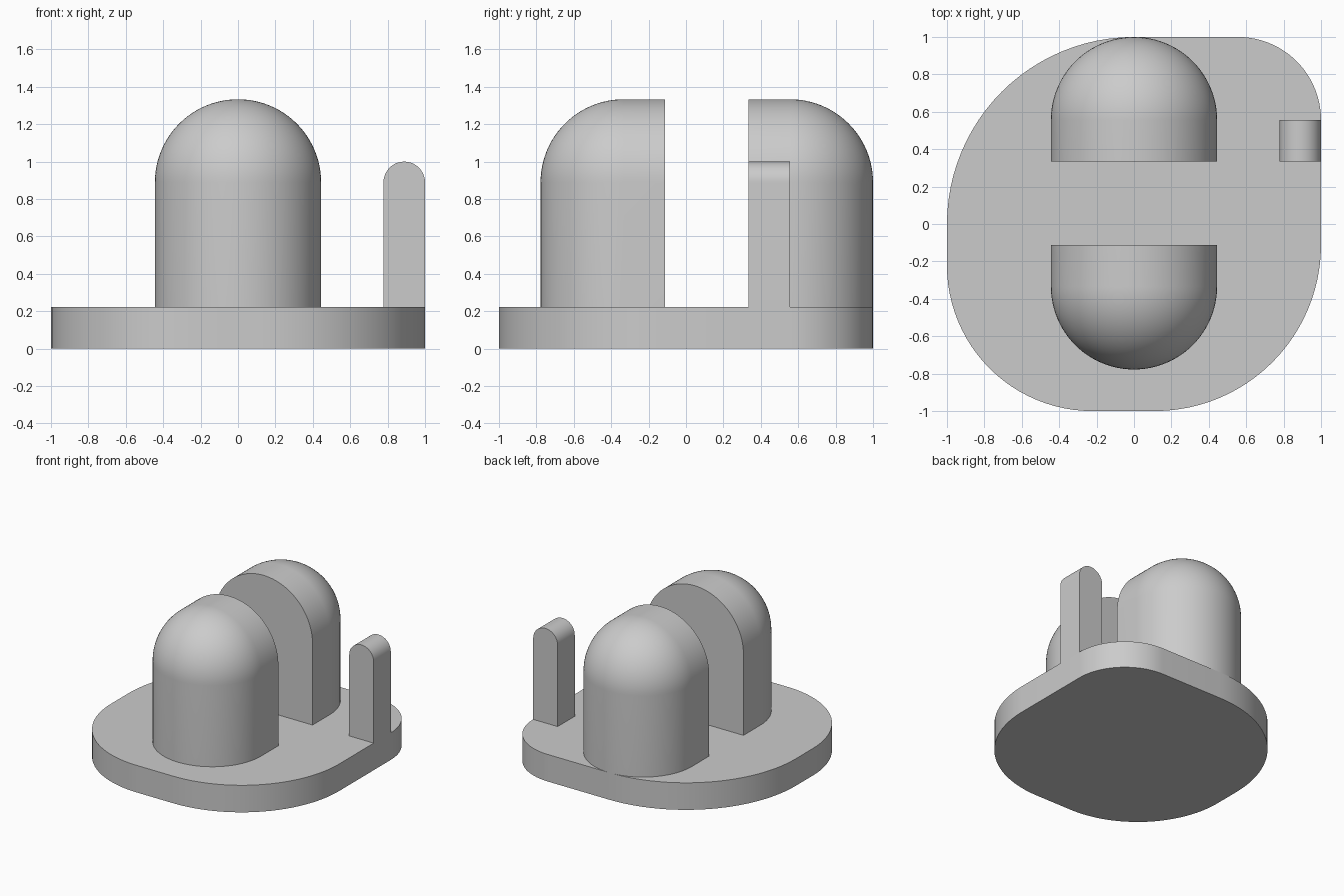
import bpy, bmesh
from math import sin, cos, pi, radians
from mathutils import Vector

cube = bpy.data.objects.get("Cube")
if cube:
    bpy.data.objects.remove(cube, do_unlink=True)

U = 1 / 9  # design grid: the base is 18 units wide

grey = bpy.data.materials.new("plain grey")
grey.use_nodes = True
colour = (0.6, 0.6, 0.6, 1)
grey.diffuse_color = colour
grey.node_tree.nodes["Principled BSDF"].inputs["Base Color"].default_value = colour


def finish(bm, name):
    """Clean the mesh, make it an object and shade it."""
    bmesh.ops.remove_doubles(bm, verts=bm.verts, dist=1e-5)
    bmesh.ops.recalc_face_normals(bm, faces=bm.faces)
    mesh = bpy.data.meshes.new(name)
    bm.to_mesh(mesh)
    bm.free()
    mesh.materials.append(grey)
    obj = bpy.data.objects.new(name, mesh)
    bpy.context.collection.objects.link(obj)
    bpy.ops.object.select_all(action='DESELECT')
    obj.select_set(True)
    bpy.context.view_layer.objects.active = obj
    bpy.ops.object.shade_smooth_by_angle(angle=radians(30))
    return obj


def arc(cx, cy, r, start, end, steps=24):
    """Points on an arc, angles in multiples of pi."""
    angles = [pi * (start + (end - start) * i / steps) for i in range(steps + 1)]
    return [(cx + r * cos(a), cy + r * sin(a)) for a in angles]


def prism(name, points, offset):
    """Extrude a closed outline along an offset."""
    bm = bmesh.new()
    face = bm.faces.new([bm.verts.new(p) for p in points])
    new = bmesh.ops.extrude_face_region(bm, geom=[face], use_keep_orig=True)["geom"]
    moved = [v for v in new if isinstance(v, bmesh.types.BMVert)]
    bmesh.ops.translate(bm, verts=moved, vec=Vector(offset))
    return finish(bm, name)


def half_dome(name, centre_y, side, steps=24):
    """Round-backed tower: flat on one face, domed on the other and on top."""
    radius, flat = 4 * U, centre_y - side * 2 * U
    levels = [(radius, 2 * U)] + arc(0, 8 * U, radius, 0, 0.5, steps)
    bm = bmesh.new()
    rings = []
    for r, z in levels:
        curve = arc(0, 0, r, 0, 1, 2 * steps)
        outline = [(r, flat)] + [(x, centre_y + side * y) for x, y in curve] + [(-r, flat)]
        rings.append([bm.verts.new((x, y, z)) for x, y in outline])
    for low, high in zip(rings, rings[1:]):
        for i in range(len(low) - 1):
            bm.faces.new((low[i], low[i + 1], high[i + 1], high[i]))
    # flat inner face and underside
    bm.faces.new([r[0] for r in rings] + [r[-1] for r in reversed(rings[:-1])])
    bm.faces.new(rings[0])
    return finish(bm, name)


# Base plate, each corner rounded with its own radius
outline = []
for k, (sx, sy, r) in enumerate([(1, 1, 4), (-1, 1, 9), (-1, -1, 7), (1, -1, 8)]):
    outline += arc(sx * (9 - r) * U, sy * (9 - r) * U, r * U, k / 2, (k + 1) / 2)
prism("base_plate", [(x, y, 0) for x, y in outline], (0, 0, 2 * U))

# Two towers facing each other across a gap
half_dome("front_tower", -3 * U, -1)
half_dome("back_tower", 5 * U, 1)

# Thin round-topped post on the left edge
profile = [(7 * U, 2 * U), (9 * U, 2 * U)] + arc(8 * U, 8 * U, U, 0, 1)
prism("side_post", [(x, 3 * U, z) for x, z in profile], (0, 2 * U, 0))
